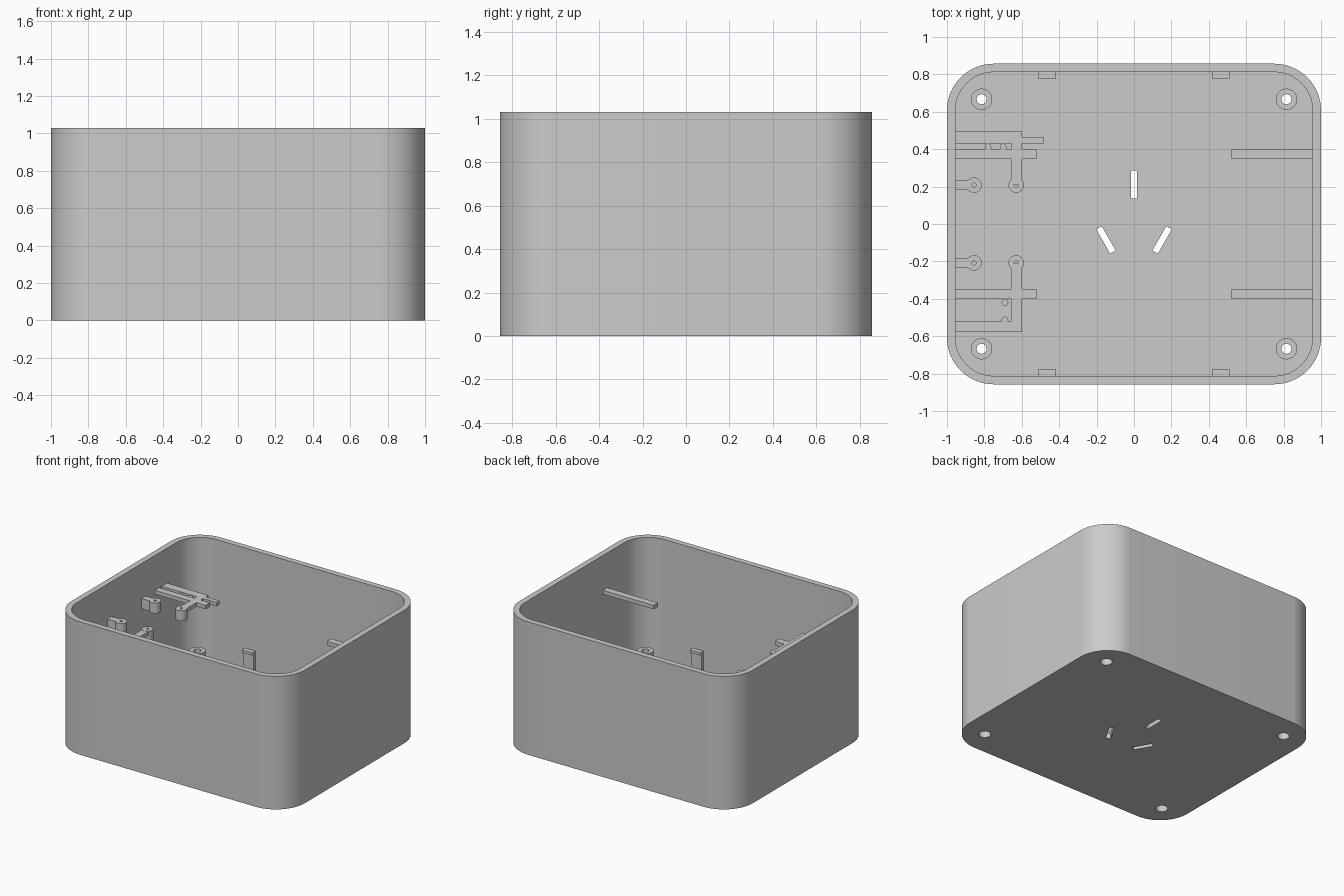
import bpy, bmesh
from math import sin, cos, pi, radians
from mathutils import Vector, Matrix

cube = bpy.data.objects.get("Cube")
if cube:
    bpy.data.objects.remove(cube, do_unlink=True)

grey = bpy.data.materials.new("light_grey_plastic")
grey.use_nodes = True
colour = (0.6, 0.6, 0.6, 1)
grey.diffuse_color = colour
grey.node_tree.nodes["Principled BSDF"].inputs["Base Color"].default_value = colour


def prism(name, outline, z0, z1):
    """Extrude a flat outline between two heights."""
    bm = bmesh.new()
    base = bm.faces.new([bm.verts.new((x, y, z0)) for x, y in outline])
    top = bmesh.ops.extrude_face_region(bm, geom=[base])["geom"]
    verts = [v for v in top if isinstance(v, bmesh.types.BMVert)]
    bmesh.ops.translate(bm, vec=(0, 0, z1 - z0), verts=verts)
    bmesh.ops.recalc_face_normals(bm, faces=bm.faces)
    mesh = bpy.data.meshes.new(name)
    bm.to_mesh(mesh)
    bm.free()
    obj = bpy.data.objects.new(name, mesh)
    bpy.context.collection.objects.link(obj)
    mesh.materials.append(grey)
    return obj


def box(name, x0, x1, y0, y1, z0, z1):
    return prism(name, [(x0, y0), (x1, y0), (x1, y1), (x0, y1)], z0, z1)


def cylinder(name, x, y, r, z0, z1, n=32):
    ring = [(x + r * cos(2 * pi * i / n), y + r * sin(2 * pi * i / n)) for i in range(n)]
    return prism(name, ring, z0, z1)


def rounded_rect(hx, hy, r, n=16):
    pts = []
    for k, (sx, sy) in enumerate([(1, 1), (-1, 1), (-1, -1), (1, -1)]):
        for i in range(n + 1):
            a = (k + i / n) * pi / 2
            pts.append((sx * (hx - r) + r * cos(a), sy * (hy - r) + r * sin(a)))
    return pts


def apply_boolean(obj, other, operation="DIFFERENCE"):
    """Combine two parts and discard the second."""
    other.hide_render = True
    mod = obj.modifiers.new("boolean", "BOOLEAN")
    mod.operation, mod.object, mod.solver = operation, other, "EXACT"
    bpy.context.view_layer.objects.active = obj
    bpy.ops.object.modifier_apply(modifier=mod.name)
    bpy.data.objects.remove(other, do_unlink=True)


def smooth(obj):
    bpy.ops.object.select_all(action="DESELECT")
    obj.select_set(True)
    bpy.context.view_layer.objects.active = obj
    bpy.ops.object.shade_smooth_by_angle(angle=radians(30))


HX, HY, H, WALL, FLOOR = 1.0, 0.857, 1.03, 0.045, 0.045

# Open-topped case
case = prism("case", rounded_rect(HX, HY, 0.25), 0, H)
apply_boolean(case, prism("cavity", rounded_rect(HX - WALL, HY - WALL, 0.205), FLOOR, H + 0.2))

# Three slots through the floor
for x, y, tilt in [(0, 0.21, 0), (0.15, -0.085, -30), (-0.15, -0.085, 30)]:
    turn = Matrix.Rotation(radians(tilt), 2)
    corners = [(-0.017, -0.075), (0.017, -0.075), (0.017, 0.075), (-0.017, 0.075)]
    outline = [Vector((x, y)) + turn @ Vector(c) for c in corners]
    apply_boolean(case, prism("slot_cutter", outline, -0.1, 0.2))

# Corner screw posts with counterbores from below
for x in (-0.815, 0.815):
    for y in (-0.667, 0.667):
        post = cylinder("screw_post", x, y, 0.057, 0.02, 0.21)
        apply_boolean(case, post, "UNION")
        apply_boolean(case, cylinder("bore_cutter", x, y, 0.027, -0.1, 0.4))
        apply_boolean(case, cylinder("counterbore_cutter", x, y, 0.043, -0.1, 0.14))
smooth(case)

# Lid catches on the front and back walls
for x in (-0.465, 0.465):
    for s, side in ((-1, "front"), (1, "back")):
        edge = s * (HY - WALL + 0.01)
        for part, depth, z0, z1 in (("post", 0.033, FLOOR - 0.01, 0.235),
                                    ("lip", 0.047, 0.235, 0.255)):
            y0, y1 = sorted((edge, edge - s * depth))
            box(f"{side}_catch_{part}", x - 0.045, x + 0.045, y0, y1, z0, z1)

# Board rails and switch brackets, mirrored front to back
TOP, THIN = 0.76, 0.73
for s, side in ((-1, "front"), (1, "back")):
    def bar(name, x0, x1, ya, yb, z0=THIN):
        y0, y1 = sorted((s * ya, s * yb))
        return box(f"{side}_{name}", x0, x1, y0, y1, z0, TOP)

    bar("left_rail", 0.52, 0.965, 0.347, 0.4)
    bar("right_rail", -0.965, -0.52, 0.347, 0.4)
    if s > 0:
        bar("outer_bar", -0.965, -0.6, 0.43, 0.495)
        bar("outer_bar_tip", -0.6, -0.485, 0.43, 0.465)
    else:
        bar("outer_bar", -0.965, -0.6, 0.522, 0.577)
    bar("bracket_link", -0.655, -0.6, 0.4, 0.43 if s > 0 else 0.522)
    bar("bracket_arm", -0.655, -0.6, 0.21, 0.347)

    # Pilot-drilled bosses; the outer one is joined to the wall
    for x in (-0.63, -0.855):
        boss = cylinder(f"{side}_switch_boss", x, s * 0.208, 0.041, 0.68, TOP + 0.001)
        if x < -0.8:
            apply_boolean(boss, bar("boss_web", -0.965, x, 0.183, 0.233, 0.68), "UNION")
        apply_boolean(boss, cylinder("pilot_cutter", x, s * 0.208, 0.011, 0.7, 0.9, 16))
        smooth(boss)

# Small locating pins between the bars
for x, y in [(-0.69, -0.42), (-0.69, -0.513), (-0.78, 0.412), (-0.7, 0.412)]:
    smooth(cylinder("locating_pin", x, y, 0.018, 0.72, 0.755, 20))
